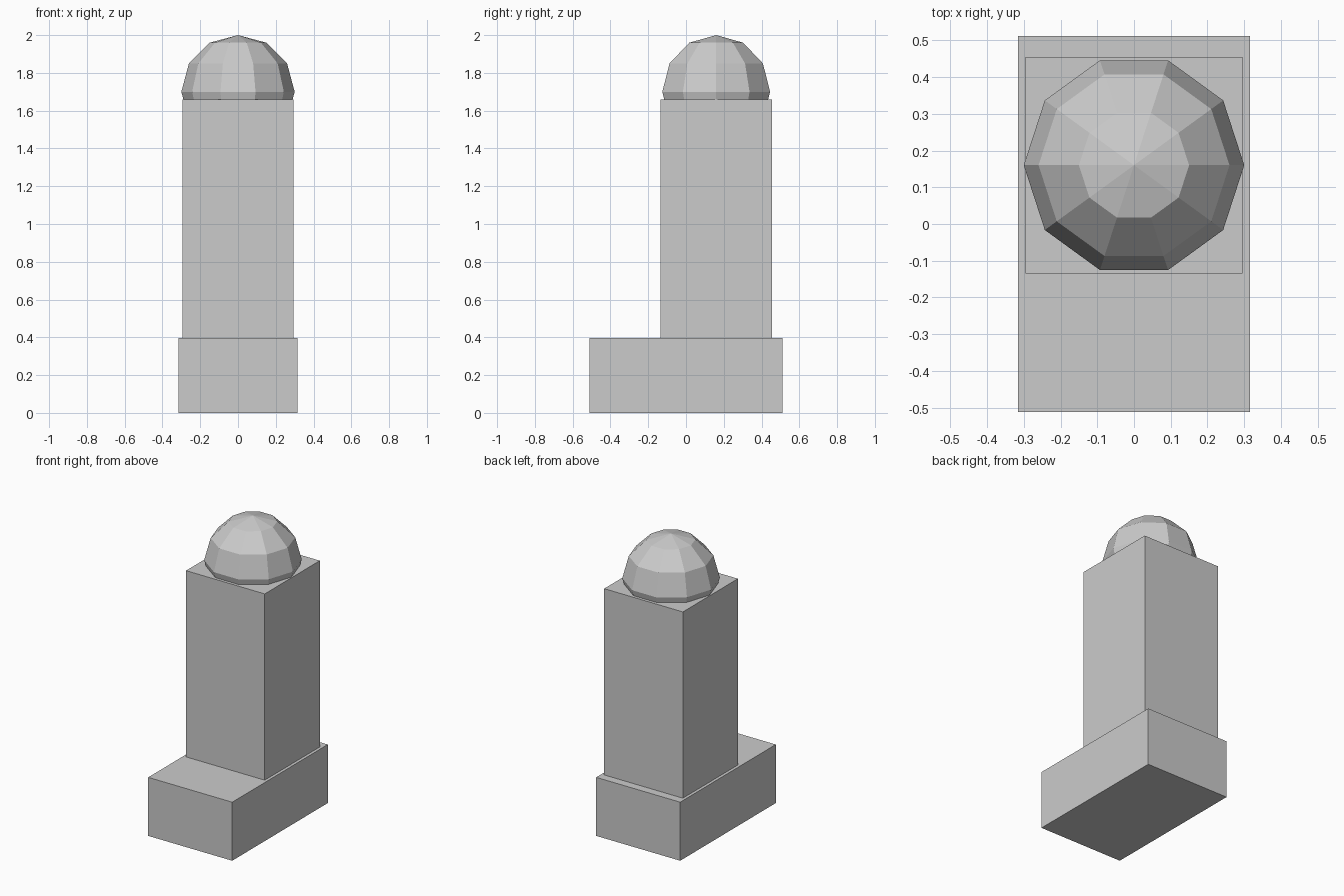
import bpy, bmesh, math
from mathutils import Matrix

if "Cube" in bpy.data.objects:
    bpy.data.objects.remove(bpy.data.objects["Cube"])

grey = bpy.data.materials.new("plain grey")
grey.diffuse_color = (0.6, 0.6, 0.6, 1)
grey.use_nodes = True
grey.node_tree.nodes["Principled BSDF"].inputs["Base Color"].default_value = grey.diffuse_color


def add_part(name, bm):
    mesh = bpy.data.meshes.new(name)
    bm.to_mesh(mesh)
    bm.free()
    mesh.materials.append(grey)
    obj = bpy.data.objects.new(name, mesh)
    bpy.context.collection.objects.link(obj)
    return obj


def box(name, x, y, z):
    """Box spanning the given (min, max) ranges."""
    bm = bmesh.new()
    size = [r[1] - r[0] for r in (x, y, z)]
    mid = [(r[0] + r[1]) / 2 for r in (x, y, z)]
    bmesh.ops.create_cube(bm, size=1,
                          matrix=Matrix.Translation(mid) @ Matrix.Diagonal((*size, 1)))
    return add_part(name, bm)


# Foot block, longer towards the front
box("foot", (-0.315, 0.315), (-0.512, 0.512), (0, 0.397))

# Square column set towards the back of the foot
box("column", (-0.295, 0.295), (-0.135, 0.455), (0.397, 1.66))

# Ten-sided ball sunk into the column top, corners on the x axis
bm = bmesh.new()
bmesh.ops.create_uvsphere(
    bm, u_segments=10, v_segments=6, radius=0.3,
    matrix=Matrix.Translation((0, 0.16, 1.7)) @ Matrix.Rotation(math.pi / 2, 4, 'Z'))
add_part("ball_cap", bm)
